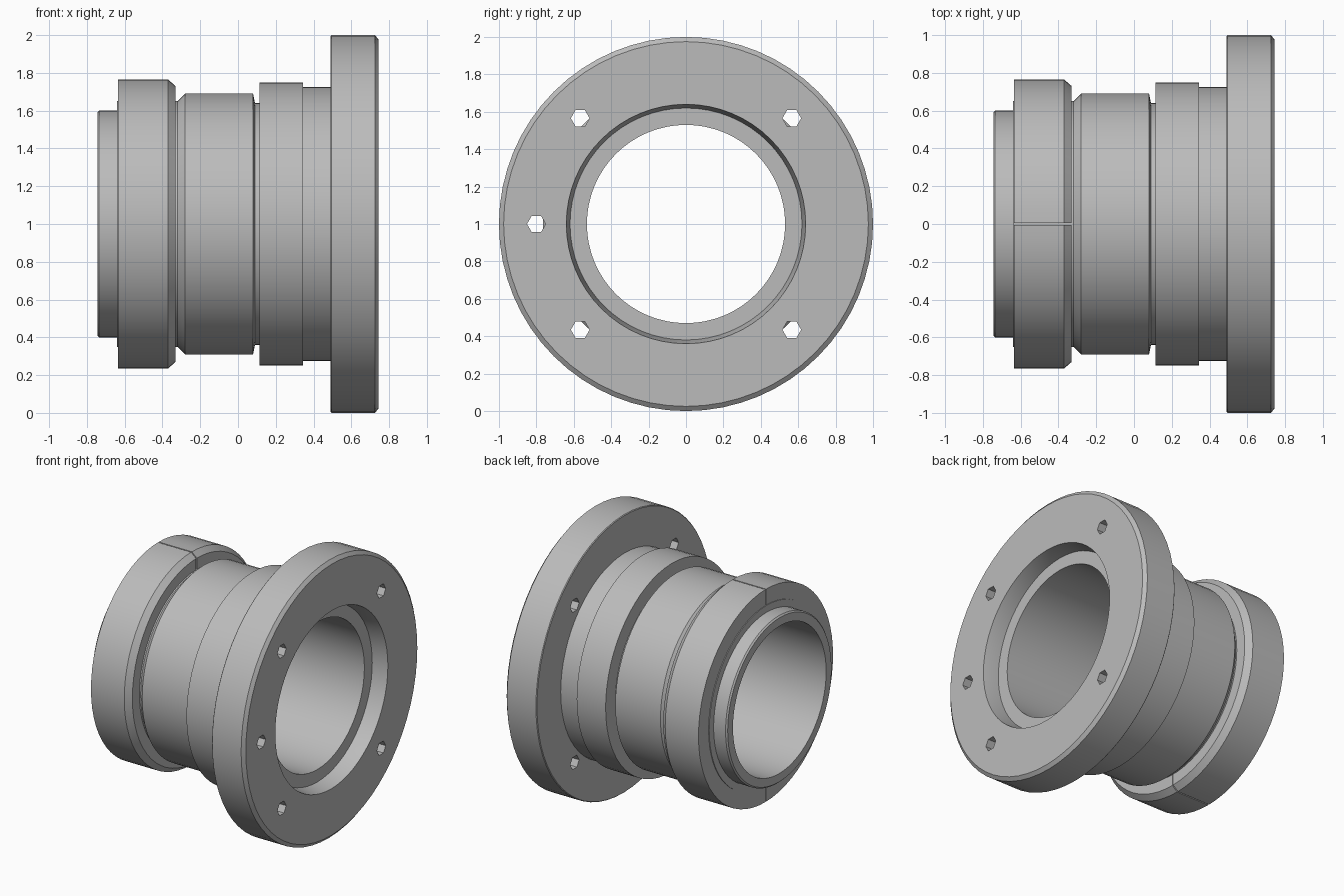
import bpy, bmesh, math
from mathutils import Matrix, Vector

cube = bpy.data.objects.get("Cube")
if cube:
    bpy.data.objects.remove(cube, do_unlink=True)

AXIS_Z = 1.0
SIDES = 64

grey = bpy.data.materials.new("machined grey")
grey.use_nodes = True
colour = (0.5, 0.5, 0.5, 1.0)
grey.diffuse_color = colour
grey.node_tree.nodes["Principled BSDF"].inputs["Base Color"].default_value = colour


def add_object(name, bm):
    bmesh.ops.recalc_face_normals(bm, faces=bm.faces[:])
    mesh = bpy.data.meshes.new(name)
    bm.to_mesh(mesh)
    bm.free()
    mesh.materials.append(grey)
    ob = bpy.data.objects.new(name, mesh)
    bpy.context.collection.objects.link(ob)
    return ob


def turned(name, profile):
    """Spin a closed (x, radius) profile around the horizontal axis."""
    bm = bmesh.new()
    rings = []
    for i in range(SIDES):
        a = 2 * math.pi * i / SIDES
        rings.append([bm.verts.new((x, r * math.cos(a), AXIS_Z + r * math.sin(a)))
                      for x, r in profile])
    n = len(profile)
    for i in range(SIDES):
        a, b = rings[i], rings[(i + 1) % SIDES]
        for j in range(n):
            k = (j + 1) % n
            bm.faces.new((a[j], a[k], b[k], b[j]))
    return add_object(name, bm)


def cut(target, cutter):
    mod = target.modifiers.new("cut", 'BOOLEAN')
    mod.operation = 'DIFFERENCE'
    mod.solver = 'EXACT'
    mod.object = cutter
    bpy.context.view_layer.objects.active = target
    bpy.ops.object.modifier_apply(modifier=mod.name)
    bpy.data.objects.remove(cutter, do_unlink=True)


# Inner sleeve with end lip, waist body and step below the shoulder
sleeve = turned("sleeve", [
    (-0.745, 0.53), (-0.745, 0.59), (-0.735, 0.60), (-0.64, 0.60),
    (-0.64, 0.65), (-0.32, 0.65), (-0.28, 0.69), (0.08, 0.69),
    (0.09, 0.64), (0.635, 0.64), (0.635, 0.53)])

# Collar near the small end, chamfered toward the waist
collar = turned("split_collar", [
    (-0.635, 0.60), (-0.635, 0.765), (-0.37, 0.765), (-0.33, 0.73), (-0.33, 0.62)])

# Stepped shoulder behind the flange
shoulder = turned("shoulder", [
    (0.115, 0.60), (0.115, 0.75), (0.345, 0.75), (0.345, 0.725),
    (0.50, 0.725), (0.50, 0.60)])

# Mounting flange with counterbore
flange = turned("flange", [
    (0.49, 0.635), (0.49, 0.995), (0.495, 1.0), (0.725, 1.0),
    (0.745, 0.975), (0.745, 0.64), (0.635, 0.62), (0.60, 0.62)])

# Thin split line through the collar, top and bottom
bm = bmesh.new()
bmesh.ops.create_cube(bm, size=1.0, matrix=Matrix.Translation((-0.48, 0, AXIS_Z))
                      @ Matrix.Diagonal((0.5, 0.008, 2.0, 1)))
cut(collar, add_object("split_cutter", bm))

# Five bolt holes; the sixth position is left solid
bm = bmesh.new()
for deg in (45, 135, 180, 225, 315):
    a = math.radians(deg)
    pos = Vector((0.62, 0.8 * math.cos(a), AXIS_Z + 0.8 * math.sin(a)))
    bmesh.ops.create_cone(bm, cap_ends=True, segments=6, radius1=0.05, radius2=0.05,
                          depth=0.5, matrix=Matrix.Translation(pos)
                          @ Matrix.Rotation(math.pi / 2, 4, 'Y'))
cut(flange, add_object("hole_cutter", bm))

# Smooth walls, sharp edges
for ob in (sleeve, collar, shoulder, flange):
    bpy.ops.object.select_all(action='DESELECT')
    ob.select_set(True)
    bpy.context.view_layer.objects.active = ob
    bpy.ops.object.shade_smooth_by_angle(angle=math.radians(30))
